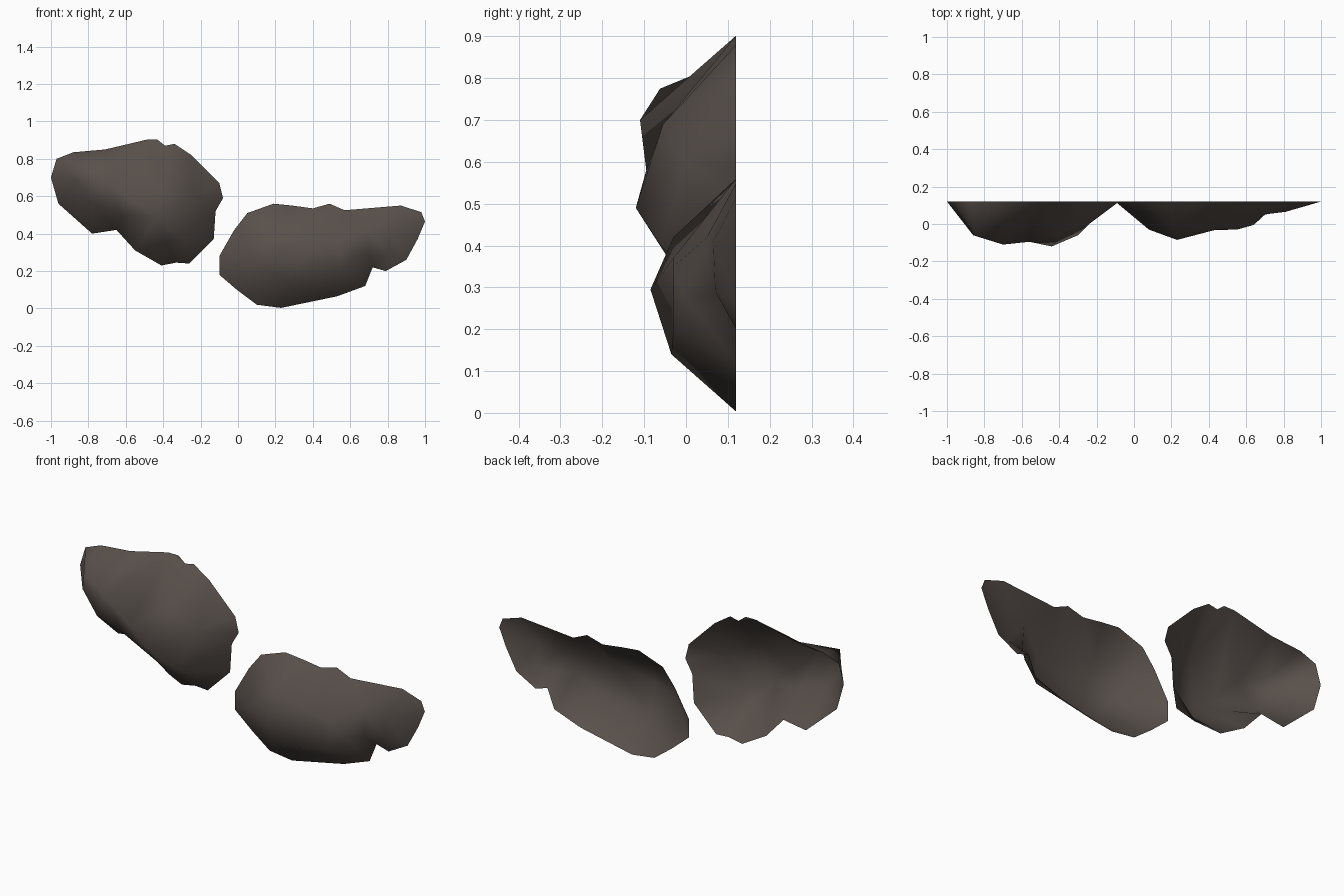
import bpy
import math
from mathutils import Vector
from mathutils.geometry import delaunay_2d_cdt

if "Cube" in bpy.data.objects:
    bpy.data.objects.remove(bpy.data.objects["Cube"])

BACK = 0.12  # plane of the open back rim

stone = bpy.data.materials.new("dark brown stone")
stone.diffuse_color = (0.098, 0.08, 0.07, 1)
stone.use_nodes = True
stone.node_tree.nodes["Principled BSDF"].inputs["Base Color"].default_value = stone.diffuse_color


def rock_shell(name, rim, peaks, ridges=()):
    """Open-backed boulder: rim (x, z) on the back plane, peaks (x, y, z) raised forward.
    Ridges are index pairs of peaks joined by a forced edge."""
    points = [Vector(p) for p in rim] + [Vector((x, z)) for x, y, z in peaks]
    depth = [BACK] * len(rim) + [y for x, y, z in peaks]
    n = len(rim)
    edges = [(i, (i + 1) % n) for i in range(n)] + [(n + a, n + b) for a, b in ridges]
    co, _, faces, origin, _, _ = delaunay_2d_cdt(points, edges, [], 1, 1e-5)
    verts = [(p.x, depth[o[0]], p.y) for p, o in zip(co, origin)]
    mesh = bpy.data.meshes.new(name)
    mesh.from_pydata(verts, [], faces)
    mesh.update()
    if sum(f.normal.y * f.area for f in mesh.polygons) > 0:
        mesh.flip_normals()
    mesh.materials.append(stone)
    ob = bpy.data.objects.new(name, mesh)
    bpy.context.collection.objects.link(ob)
    bpy.ops.object.select_all(action='DESELECT')
    ob.select_set(True)
    bpy.context.view_layer.objects.active = ob
    bpy.ops.object.shade_smooth_by_angle(angle=math.radians(75))
    return ob


# Upper left boulder
rock_shell(
    "upper_rock",
    [(-1, .70), (-.97, .80), (-.88, .835), (-.71, .85), (-.49, .902), (-.43, .902),
     (-.39, .87), (-.34, .88), (-.25, .82), (-.10, .67), (-.08, .59), (-.12, .52),
     (-.13, .37), (-.26, .24), (-.33, .245), (-.41, .23), (-.55, .31), (-.65, .42),
     (-.78, .40), (-.96, .56)],
    [(-.86, -.06, .68), (-.70, -.11, .70), (-.85, -.062, .775), (-.56, -.095, .58),
     (-.44, -.12, .49), (-.30, -.06, .40), (-.38, -.055, .69), (-.24, .00, .60),
     (-.62, -.05, .50), (-.775, -.06, .56), (-.38, -.03, .35)],
    [(0, 9), (9, 8), (1, 3), (3, 4)])

# Lower right boulder with a thin arm
rock_shell(
    "lower_rock",
    [(-.10, .28), (-.02, .42), (.05, .51), (.19, .56), (.29, .55), (.40, .535),
     (.49, .56), (.57, .525), (.87, .55), (.98, .515), (1, .465), (.96, .37),
     (.90, .26), (.79, .20), (.72, .22), (.68, .12), (.53, .065), (.23, .003),
     (.10, .02), (0, .095), (-.10, .18)],
    [(.08, -.03, .30), (.23, -.085, .295), (.22, -.03, .42), (.23, -.035, .14),
     (.44, -.03, .37), (.55, -.03, .20), (.55, -.03, .35), (.64, -.005, .28),
     (.69, .05, .42), (.81, .065, .41), (.70, .05, .28), (.80, .07, .29)])
